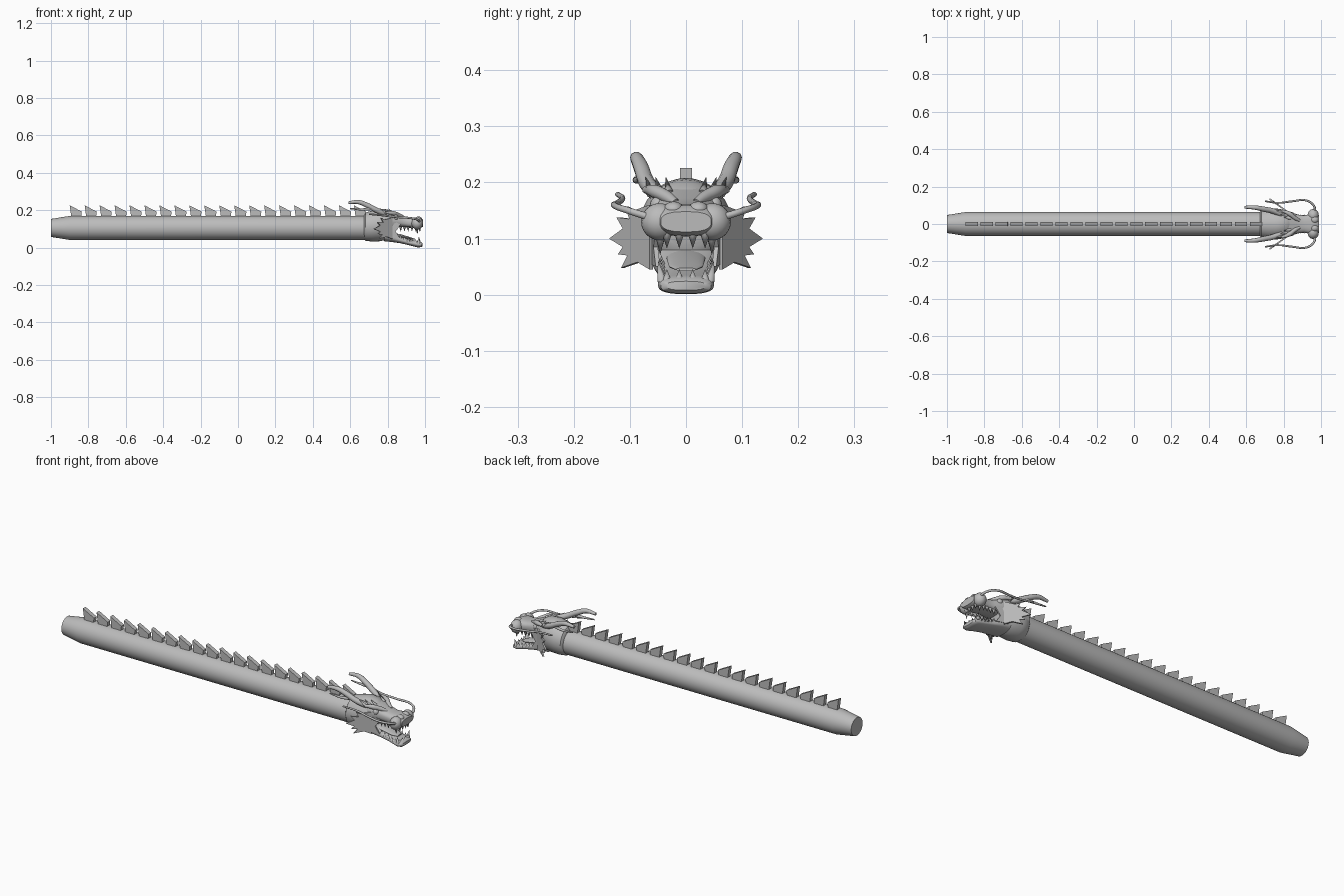
import bpy, bmesh, math
from mathutils import Vector

if "Cube" in bpy.data.objects:
    bpy.data.objects.remove(bpy.data.objects["Cube"])

GREY = (0.5, 0.5, 0.5, 1)
grey = bpy.data.materials.new("plain_grey")
grey.use_nodes = True
grey.diffuse_color = GREY
grey.node_tree.nodes["Principled BSDF"].inputs["Base Color"].default_value = GREY


def finish(obj, angle=40):
    """Give the object its colour and smooth it between sharp edges."""
    bpy.ops.object.select_all(action='DESELECT')
    obj.select_set(True)
    bpy.context.view_layer.objects.active = obj
    if obj.type == 'CURVE':
        bpy.ops.object.convert(target='MESH')
        obj = bpy.context.object
    obj.data.materials.clear()
    obj.data.materials.append(grey)
    if angle:
        bpy.ops.object.shade_smooth_by_angle(angle=math.radians(angle))
    return obj


def from_bmesh(name, bm, angle=40):
    bmesh.ops.recalc_face_normals(bm, faces=bm.faces)
    mesh = bpy.data.meshes.new(name)
    bm.to_mesh(mesh)
    bm.free()
    obj = bpy.data.objects.new(name, mesh)
    bpy.context.collection.objects.link(obj)
    return finish(obj, angle)


def loft(name, sections, sides=32, power=1.0, angle=40):
    """Skin oval rings along x; each section is x, half width, centre z, half height."""
    bm = bmesh.new()
    rings = []
    for x, w, zc, h in sections:
        ring = []
        for i in range(sides):
            a = math.tau * i / sides
            c, s = math.cos(a), math.sin(a)
            y = math.copysign(abs(c) ** power, c) * w
            z = math.copysign(abs(s) ** power, s) * h
            ring.append(bm.verts.new((x, y, zc + z)))
        rings.append(ring)
    for r, q in zip(rings, rings[1:]):
        for i in range(sides):
            j = (i + 1) % sides
            bm.faces.new((r[i], r[j], q[j], q[i]))
    bm.faces.new(rings[0])
    bm.faces.new(rings[-1])
    return from_bmesh(name, bm, angle)


def tube(name, points, thick, side):
    """Smooth tapering tube; each point is x, y, z, relative radius."""
    curve = bpy.data.curves.new(name, 'CURVE')
    curve.dimensions = '3D'
    curve.bevel_depth = thick
    curve.bevel_resolution = 3
    curve.resolution_u = 6
    curve.use_fill_caps = True
    spline = curve.splines.new('BEZIER')
    spline.bezier_points.add(len(points) - 1)
    for bp, (x, y, z, r) in zip(spline.bezier_points, points):
        bp.co = (x, y * side, z)
        bp.radius = r
        bp.handle_left_type = bp.handle_right_type = 'AUTO'
    obj = bpy.data.objects.new(name, curve)
    bpy.context.collection.objects.link(obj)
    return finish(obj, 50)


def ball(name, centre, size):
    bpy.ops.mesh.primitive_uv_sphere_add(segments=20, ring_count=12, radius=1, location=centre)
    obj = bpy.context.object
    obj.name = name
    obj.scale = size
    return finish(obj)


def spike(name, base, tip, radius):
    base, tip = Vector(base), Vector(tip)
    d = tip - base
    bpy.ops.mesh.primitive_cone_add(vertices=8, radius1=radius, radius2=0,
                                    depth=d.length, location=(base + tip) / 2)
    obj = bpy.context.object
    obj.name = name
    obj.rotation_mode = 'QUATERNION'
    obj.rotation_quaternion = d.to_track_quat('Z', 'Y')
    return finish(obj, 50)


def plate(name, outline, thickness):
    """Flat polygon of 3D points thickened about its own plane."""
    bm = bmesh.new()
    face = bm.faces.new([bm.verts.new(p) for p in outline])
    face.normal_update()
    n = face.normal.copy()
    bmesh.ops.translate(bm, verts=bm.verts, vec=-n * thickness / 2)
    ext = bmesh.ops.extrude_face_region(bm, geom=[face], use_keep_orig=True)
    verts = [v for v in ext["geom"] if isinstance(v, bmesh.types.BMVert)]
    bmesh.ops.translate(bm, verts=verts, vec=n * thickness)
    return from_bmesh(name, bm, 0)


# Long body with tapered tail
loft("body", [(-1, 0.048, 0.105, 0.048), (-0.9, 0.064, 0.105, 0.064),
              (0.74, 0.064, 0.105, 0.064)], 40, angle=30)

# Row of back spines
for i in range(20):
    x = -0.9 + 0.08 * i
    plate("back_spine", [(x + 0.01, 0, 0.155), (x, 0, 0.226),
                         (x + 0.065, 0, 0.192), (x + 0.06, 0, 0.155)], 0.022)

# Skull, jaws and tongue
loft("skull", [(0.675, 0.066, 0.108, 0.066), (0.683, 0.076, 0.112, 0.076),
               (0.72, 0.082, 0.115, 0.083), (0.76, 0.083, 0.121, 0.087),
               (0.79, 0.078, 0.123, 0.082), (0.815, 0.07, 0.125, 0.074),
               (0.835, 0.058, 0.135, 0.05)])
loft("upper_jaw", [(0.79, 0.066, 0.15, 0.05), (0.83, 0.064, 0.148, 0.04),
                   (0.87, 0.051, 0.141, 0.031), (0.91, 0.046, 0.134, 0.028),
                   (0.95, 0.054, 0.133, 0.029), (0.975, 0.056, 0.132, 0.027),
                   (0.99, 0.045, 0.13, 0.018)], power=0.75)
loft("lower_jaw", [(0.78, 0.062, 0.072, 0.038), (0.82, 0.059, 0.058, 0.028),
                   (0.87, 0.05, 0.041, 0.018), (0.92, 0.046, 0.027, 0.016),
                   (0.96, 0.05, 0.018, 0.017), (0.98, 0.045, 0.016, 0.014),
                   (0.987, 0.035, 0.016, 0.008)], power=0.75)
loft("tongue", [(0.81, 0.036, 0.07, 0.014), (0.87, 0.034, 0.062, 0.009),
                (0.92, 0.03, 0.05, 0.006), (0.945, 0.018, 0.045, 0.003)])

# Front teeth
for y in (-0.034, -0.012, 0.012, 0.034):
    spike("upper_front_tooth", (0.97, y, 0.11), (0.973, y, 0.082), 0.009)
    spike("lower_front_tooth", (0.97, y, 0.022), (0.972, y, 0.046), 0.009)

# Saw-edged cheek frill: distance outwards and height
FRILL = [(0, 0.16), (0.4, 0.15), (0.6, 0.157), (0.5, 0.135), (0.82, 0.138),
         (0.66, 0.118), (1, 0.1), (0.66, 0.085), (0.78, 0.072), (0.55, 0.07),
         (0.7, 0.048), (0.3, 0.058), (0, 0.045)]

for s, label in ((1, "left"), (-1, "right")):
    plate(label + "_cheek_frill",
          [(0.825 - 0.1 * u, s * (0.062 + 0.072 * u), z) for u, z in FRILL], 0.008)

    # Skin joining the jaws at the mouth corner
    plate(label + "_mouth_corner", [(0.8, s * 0.06, 0.15), (0.87, s * 0.05, 0.125),
                                    (0.842, s * 0.054, 0.085),
                                    (0.865, s * 0.05, 0.05), (0.8, s * 0.06, 0.055)], 0.008)

    # Nostril lobe, eye and brow
    ball(label + "_nose_lobe", (0.958, s * 0.047, 0.13), (0.03, 0.033, 0.033))
    ball(label + "_nostril_bump", (0.965, s * 0.022, 0.152), (0.02, 0.018, 0.014))
    ball(label + "_eye", (0.842, s * 0.05, 0.16), (0.015, 0.014, 0.015))
    tube(label + "_brow", [(0.885, 0.018, 0.163, 0.7), (0.86, 0.032, 0.173, 1),
                           (0.83, 0.055, 0.184, 1.1), (0.79, 0.072, 0.187, 0.6)], 0.011, s)
    for k in range(3):
        spike(label + "_brow_spike", (0.835 - 0.02 * k, s * (0.03 + 0.016 * k), 0.18),
              (0.8 - 0.02 * k, s * (0.036 + 0.018 * k), 0.21), 0.009)

    # Swept-back horn
    tube(label + "_horn", [(0.79, 0.052, 0.18, 1), (0.74, 0.07, 0.2, 1),
                           (0.69, 0.08, 0.226, 0.95), (0.645, 0.088, 0.243, 0.8),
                           (0.59, 0.09, 0.24, 0.5)], 0.0145, s)
    tube(label + "_horn_prong", [(0.72, 0.078, 0.208, 1), (0.67, 0.088, 0.204, 0.8),
                                 (0.6, 0.09, 0.208, 0.4)], 0.008, s)

    # Long whisker
    tube(label + "_whisker", [(0.97, 0.065, 0.138, 1.2), (0.96, 0.1, 0.149, 1.1),
                              (0.92, 0.126, 0.158, 1), (0.85, 0.122, 0.163, 1),
                              (0.77, 0.113, 0.172, 0.9), (0.7, 0.122, 0.179, 0.8)], 0.0055, s)

    # Side teeth and fangs
    for k in range(5):
        x = 0.87 + 0.02 * k
        spike(label + "_upper_tooth", (x, s * 0.042, 0.112), (x, s * 0.042, 0.086), 0.008)
        zl = 0.052 - 0.3 * (x - 0.87)
        spike(label + "_lower_tooth", (x, s * 0.042, zl - 0.006), (x, s * 0.044, zl + 0.018), 0.008)
    spike(label + "_upper_fang", (0.955, s * 0.046, 0.11), (0.96, s * 0.046, 0.07), 0.01)
    spike(label + "_lower_fang", (0.965, s * 0.043, 0.024), (0.968, s * 0.05, 0.062), 0.009)
